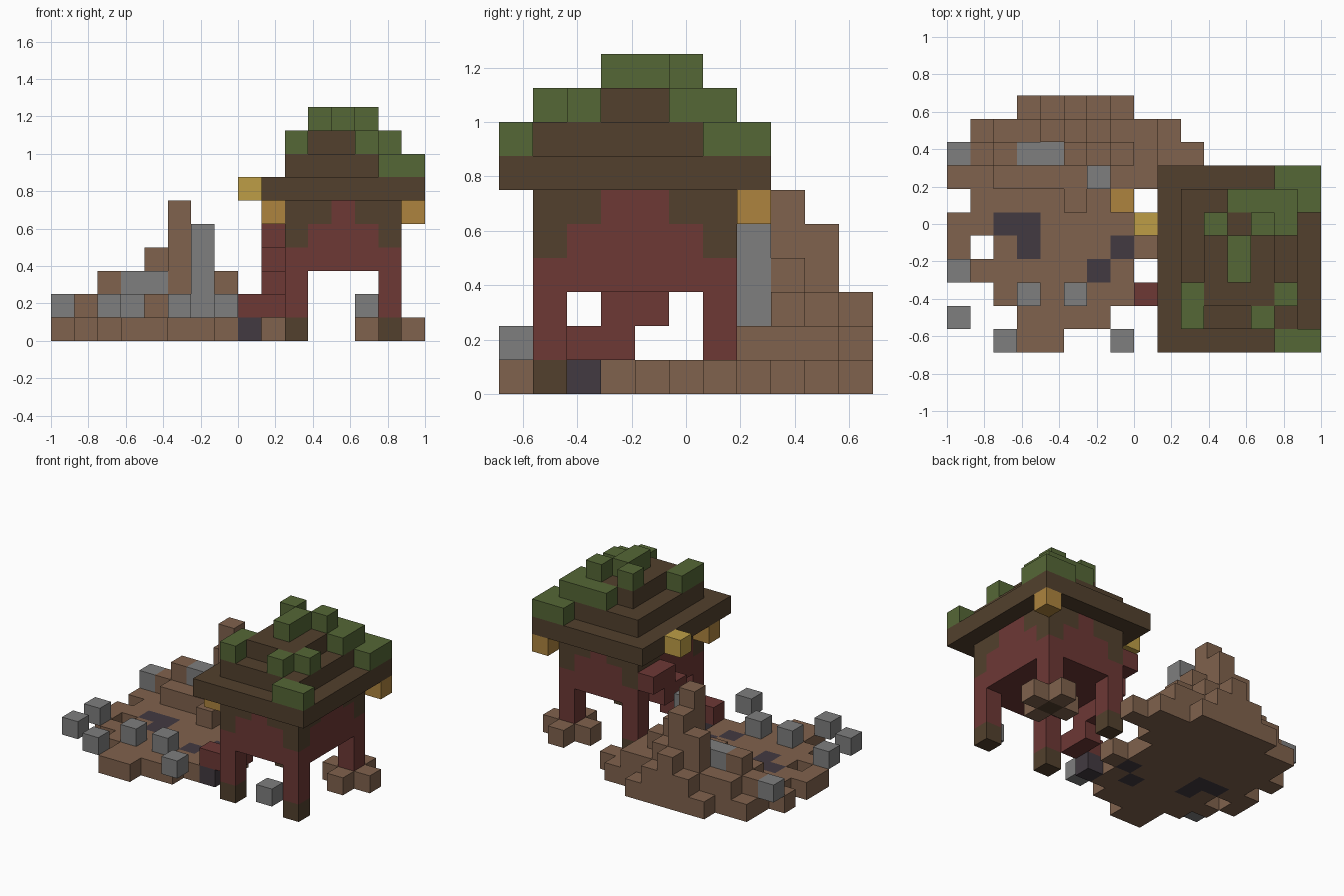
import bpy, bmesh
from mathutils import Vector

cube = bpy.data.objects.get("Cube")
if cube:
    bpy.data.objects.remove(cube, do_unlink=True)

U = 0.125                               # block size
ORIGIN = Vector((-1.0, -0.6875, 0.0))


def material(name, rgb):
    lin = [((c / 255 + 0.055) / 1.055) ** 2.4 for c in rgb] + [1.0]
    m = bpy.data.materials.new(name)
    m.use_nodes = True
    m.diffuse_color = lin
    m.node_tree.nodes["Principled BSDF"].inputs["Base Color"].default_value = lin
    return m


EARTH = material("brown earth", (128, 98, 77))
STONE = material("grey stone", (126, 126, 126))
TIMBER = material("dark timber", (82, 64, 45))
MOSS = material("green moss", (85, 103, 54))
BRICK = material("red wall", (109, 56, 53))
AMBER = material("amber lantern", (173, 132, 62))
GOLD = material("gold lantern", (190, 158, 70))
COAL = material("charcoal", (66, 58, 65))

parts = []      # (name, material, cells)
taken = set()   # every filled grid cell


def box(x0, x1, y0, y1, z0, z1):
    return {(x, y, z) for x in range(x0, x1 + 1)
            for y in range(y0, y1 + 1) for z in range(z0, z1 + 1)}


def part(name, mat, cells):
    cells = set(cells) - taken
    taken.update(cells)
    parts.append((name, mat, cells))


def grid_rows(rows, y_top):
    """Yield x, y, character from a plan drawn back row first."""
    for r, row in enumerate(rows):
        for x, ch in enumerate(row):
            if ch != ".":
                yield x, y_top - r, ch


# Ground slab: e = earth, c = charcoal patch
GROUND = ["...eeeee",
          ".eeeeeeeee",
          ".eeeeeeeeee",
          "eeeeeeeee",
          ".eeeeeee",
          "eecceeee",
          "e.eceeece",
          ".eeeeece",
          "..eeeeeec",
          "...eeee",
          "...ee"]
plan = list(grid_rows(GROUND, 10))
part("ground_slab", EARTH, {(x, y, 0) for x, y, c in plan if c == "e"})
part("charcoal_patches", COAL, {(x, y, 0) for x, y, c in plan if c == "c"})

# Loose stones, stone pillar and stone ledge
stones = [(0, 8), (0, 3), (0, 1), (2, 0), (7, 0), (3, 2), (5, 2), (13, 0)]
part("loose_stones", STONE, {(x, y, 1) for x, y in stones})
part("stone_pillar", STONE, box(6, 6, 7, 7, 1, 4))
part("stone_ledge", STONE, box(3, 4, 8, 8, 2, 2))

# Earth mound: each digit is the height above the slab
MOUND = ["....121",
         "..11342110",
         ".122253210",
         "..1111111",
         ".....1"]
part("earth_mound", EARTH, {(x, y, z) for x, y, c in grid_rows(MOUND, 10)
                            for z in range(1, int(c) + 1)})

# Hut body on four posts
corners = [(x, y) for x in (10, 14) for y in (1, 6)]
part("post_feet", TIMBER, {(x, y, 0) for x, y in corners})
part("posts", BRICK, {(x, y, z) for x, y in corners for z in (1, 2)})
braces = set()
for x, y in corners:
    dx, dy = (1 if x == 10 else -1), (1 if y == 1 else -1)
    braces |= {(x, y, 4), (x, y, 5), (x + dx, y, 5), (x, y + dy, 5)}
part("corner_braces", TIMBER, braces)
part("walls", BRICK, box(10, 14, 1, 6, 3, 5))

# Steps climbing along the side of the hut
steps = {(8, 2, 1), (9, 2, 1)}
for k in range(3):
    steps |= {(9, 3 + k, 1 + k), (9, 3 + k, 2 + k)}
part("side_steps", BRICK, steps | {(9, 6, 4)})

# Rubble around the back post
part("post_rubble", EARTH, {(13, 6, 0), (15, 6, 0), (14, 5, 0), (14, 7, 0)})

# Stepped roof
for k, name in enumerate(("roof_eaves", "roof_middle", "roof_top")):
    part(name, TIMBER, box(9 + k, 15 - k, k, 7 - k, 6 + k, 6 + k))

# Moss clumps on each roof tier
moss = {7: [(14, 0), (15, 0), (14, 7), (15, 7), (15, 6)],
        8: [(10, 1), (10, 2), (13, 1), (14, 2), (12, 6), (13, 6), (14, 6), (14, 5)],
        9: [(12, 3), (12, 4), (11, 5), (13, 5)]}
for z, spots in moss.items():
    part("roof_moss", MOSS, {(x, y, z) for x, y in spots})

# Lanterns
part("hanging_lanterns", AMBER, {(9, 1, 5), (15, 7, 5)})
part("fallen_lantern", AMBER, {(7, 6, 1)})
part("eave_lantern", GOLD, {(8, 5, 6)})


def build(name, mat, cells):
    """Make one mesh from the outer faces of the part's cells."""
    bm = bmesh.new()
    for cell in sorted(cells):
        for axis in range(3):
            for side in (0, 1):
                near = list(cell)
                near[axis] += 2 * side - 1
                if tuple(near) in taken:
                    continue
                a, b = (axis + 1) % 3, (axis + 2) % 3
                ring = []
                for s, t in ((0, 0), (1, 0), (1, 1), (0, 1)):
                    p = Vector(cell)
                    p[axis] += side
                    p[a] += s
                    p[b] += t
                    ring.append(bm.verts.new(ORIGIN + p * U))
                bm.faces.new(ring if side else ring[::-1])
    bmesh.ops.remove_doubles(bm, verts=bm.verts, dist=0.001)
    mesh = bpy.data.meshes.new(name)
    bm.to_mesh(mesh)
    bm.free()
    mesh.materials.append(mat)
    bpy.context.collection.objects.link(bpy.data.objects.new(name, mesh))


for entry in parts:
    build(*entry)
